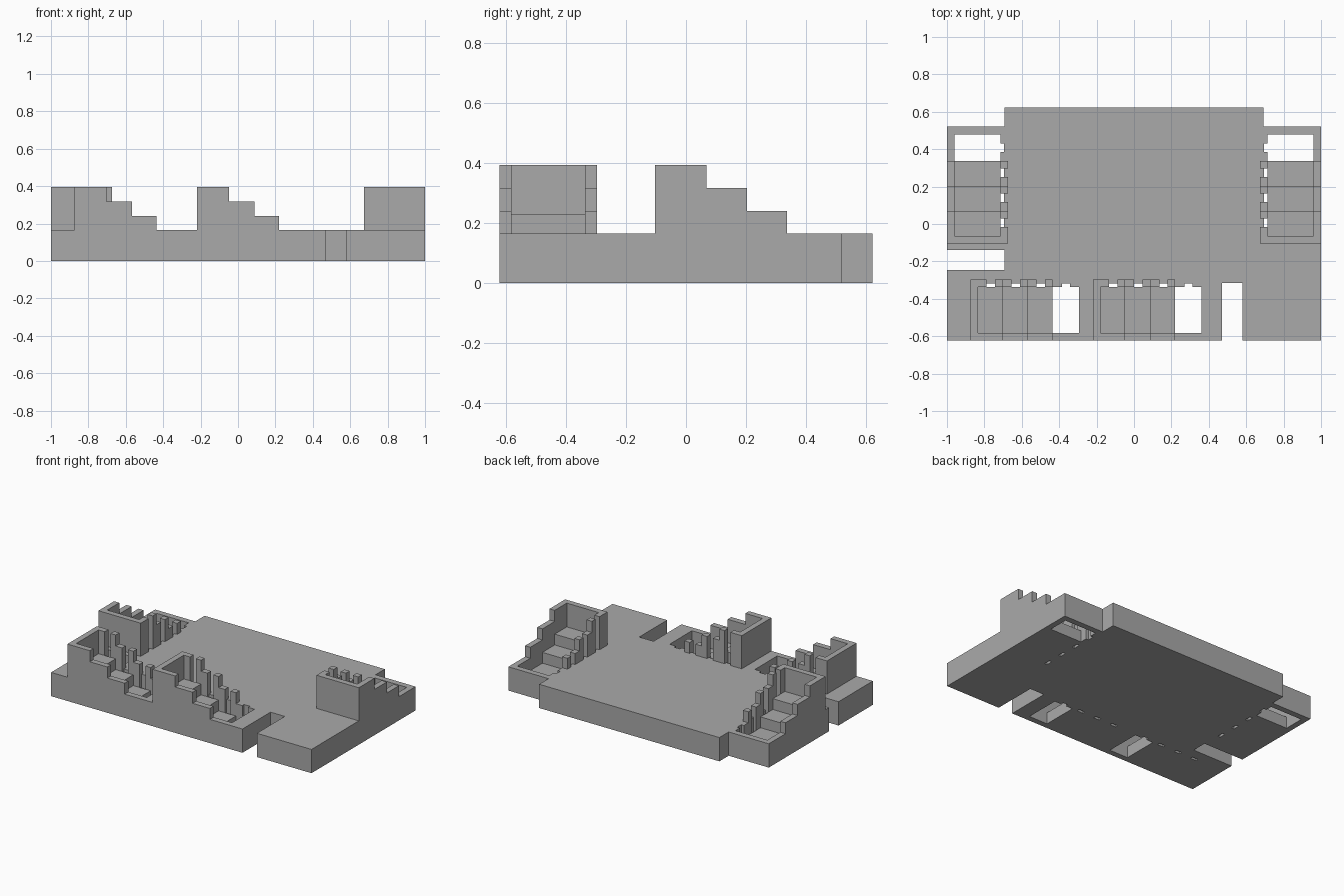
import bpy
import bmesh

cube = bpy.data.objects.get("Cube")
if cube:
    bpy.data.objects.remove(cube, do_unlink=True)

DECK = 0.165      # height of the slab
FRONT = -0.622    # front edge of the slab

grey = bpy.data.materials.new("plain grey")
grey.use_nodes = True
grey.diffuse_color = (0.4, 0.4, 0.4, 1)
grey.node_tree.nodes["Principled BSDF"].inputs["Base Color"].default_value = grey.diffuse_color


def prism(name, profile, start, end, place):
    """Sweep a flat profile from start to end; place maps (a, b, t) to x, y, z."""
    bm = bmesh.new()
    low = [bm.verts.new(place(a, b, start)) for a, b in profile]
    high = [bm.verts.new(place(a, b, end)) for a, b in profile]
    bm.faces.new(low)
    bm.faces.new(high)
    for i in range(len(profile)):
        j = (i + 1) % len(profile)
        bm.faces.new((low[i], low[j], high[j], high[i]))
    bmesh.ops.recalc_face_normals(bm, faces=bm.faces)
    mesh = bpy.data.meshes.new(name)
    bm.to_mesh(mesh)
    bm.free()
    mesh.materials.append(grey)
    obj = bpy.data.objects.new(name, mesh)
    bpy.context.scene.collection.objects.link(obj)
    return obj


def combine(target, tool, operation):
    """Apply a boolean to target and discard the tool."""
    tool.hide_render = True
    mod = target.modifiers.new(tool.name, 'BOOLEAN')
    mod.operation = operation
    mod.solver = 'EXACT'
    mod.object = tool
    bpy.context.view_layer.objects.active = target
    bpy.ops.object.modifier_apply(modifier=mod.name)
    bpy.data.objects.remove(tool, do_unlink=True)


# Slab outline with the side notch and the front notch
outline = [(-1, FRONT), (0.47, FRONT), (0.47, -0.315), (0.58, -0.315),
           (0.58, FRONT), (1, FRONT), (1, 0.52), (0.692, 0.52),
           (0.692, 0.622), (-0.692, 0.622), (-0.692, 0.52), (-1, 0.52),
           (-1, -0.14), (-0.692, -0.14), (-0.692, -0.245), (-1, -0.245)]
base = prism("stepped_platform", outline, 0, DECK, lambda a, b, t: (a, b, t))

# Stairwell placements: u runs down the stairs, v from outer to inner wall
stairwells = [
    lambda u, v, z: (u - 0.875, v + FRONT, z),
    lambda u, v, z: (u - 0.22, v + FRONT, z),
    lambda u, v, z: (v - 1, u - 0.103, z),
    lambda u, v, z: (1 - v, u - 0.103, z),
]

# Stepped walls, and the hollow whose underside forms the treads
wall = [(0, 0.1), (0.44, 0.1), (0.44, 0.241), (0.307, 0.241),
        (0.307, 0.318), (0.172, 0.318), (0.172, 0.395), (0, 0.395)]
hollow = [(0.04, 0.6), (0.04, 0.23), (0.172, 0.23), (0.172, 0.155),
          (0.307, 0.155), (0.307, 0.08), (0.44, 0.08), (0.44, -0.1),
          (0.582, -0.1), (0.582, 0.6)]
# Slot between posts: open above the deck, a narrow slit below it
slot = [(0.285, -0.1), (0.305, -0.1), (0.305, DECK), (0.4, DECK),
        (0.4, 0.6), (0.285, 0.6)]

for place in stairwells:
    along = lambda a, b, t, p=place: p(a, t, b)
    across = lambda a, b, t, p=place: p(t, a, b)
    combine(base, prism("stair_wall", wall, 0, 0.325, along), 'UNION')
    combine(base, prism("stair_hollow", hollow, 0.04, 0.285, along), 'DIFFERENCE')
    for i in range(4):
        u = 0.087 + i * 0.134
        combine(base, prism("post_slot", slot, u, u + 0.045, across), 'DIFFERENCE')
